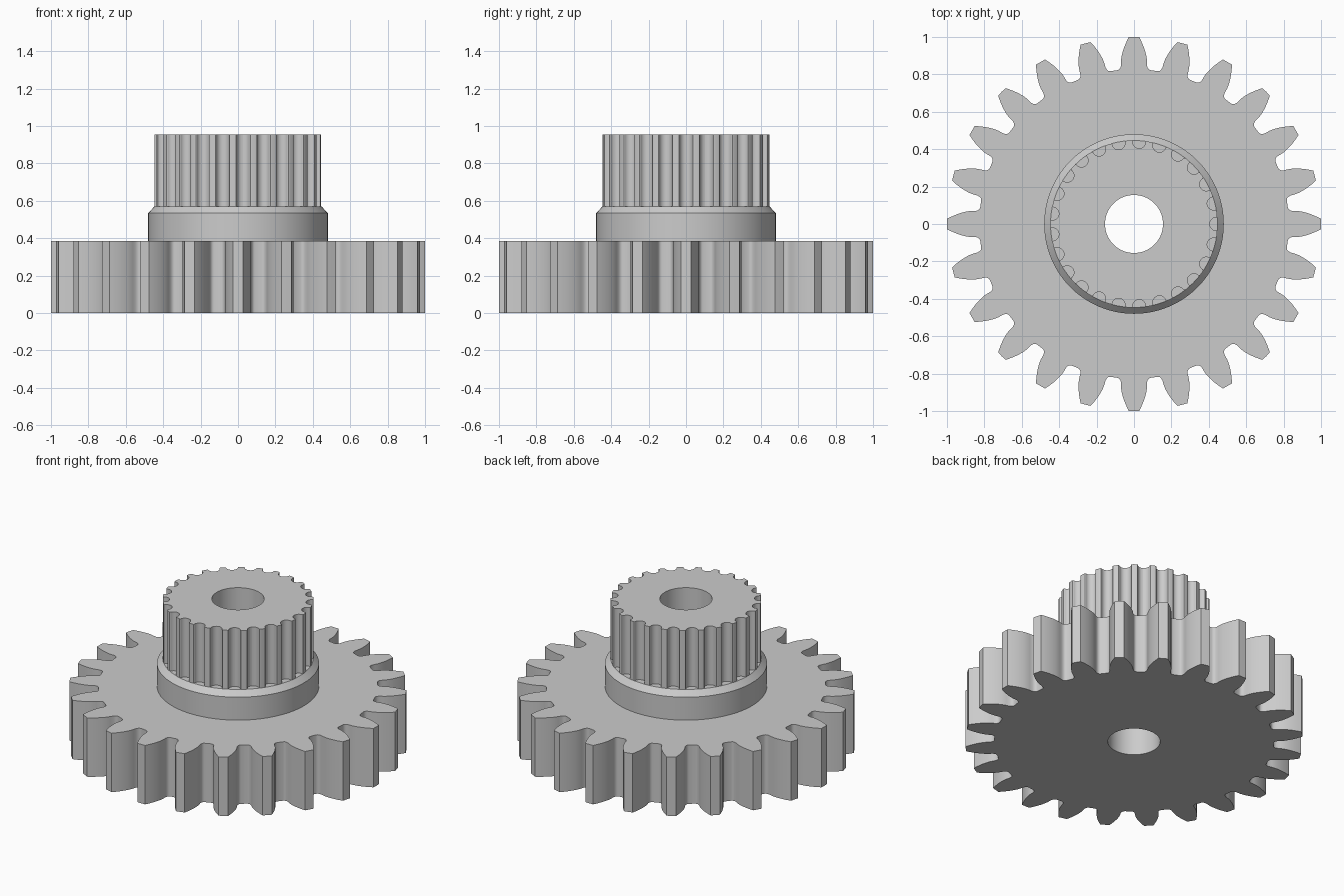
import bpy, bmesh
from math import sin, cos, tan, pi, acos, atan2, hypot, sqrt, radians

if "Cube" in bpy.data.objects:
    bpy.data.objects.remove(bpy.data.objects["Cube"], do_unlink=True)

BORE = 0.155

grey = bpy.data.materials.new("plain grey")
grey.use_nodes = True
colour = (0.6, 0.6, 0.6, 1)
grey.diffuse_color = colour
grey.node_tree.nodes["Principled BSDF"].inputs["Base Color"].default_value = colour


def bored_solid(name, outline, levels):
    """Solid with a central bore; outline is (radius, angle) pairs, levels (z, scale)."""
    bm = bmesh.new()

    def loop(z, scale=None):
        return [bm.verts.new(((BORE if scale is None else r * scale) * cos(a),
                              (BORE if scale is None else r * scale) * sin(a), z))
                for r, a in outline]

    loops = [loop(levels[0][0])]
    loops += [loop(z, s) for z, s in levels]
    loops.append(loop(levels[-1][0]))
    n = len(outline)
    for k, low in enumerate(loops):
        high = loops[(k + 1) % len(loops)]
        for i in range(n):
            j = (i + 1) % n
            bm.faces.new((low[i], low[j], high[j], high[i]))
    bmesh.ops.recalc_face_normals(bm, faces=bm.faces)
    mesh = bpy.data.meshes.new(name)
    bm.to_mesh(mesh)
    bm.free()
    mesh.materials.append(grey)
    ob = bpy.data.objects.new(name, mesh)
    bpy.context.collection.objects.link(ob)
    bpy.ops.object.select_all(action='DESELECT')
    ob.select_set(True)
    bpy.context.view_layer.objects.active = ob
    bpy.ops.object.shade_smooth_by_angle(angle=radians(28))


def repeat(half, count):
    """Mirror half a pitch about angle 0 and repeat it round the axis."""
    unit = [(r, -a) for r, a in reversed(half)] + [(half[0][0], 0)] + half
    return [(r, a + 2 * pi * k / count) for k in range(count) for r, a in unit]


# Spur gear: involute flanks with filleted roots
TEETH = 24
module = 2 / (TEETH + 2)
pitch_r = module * TEETH / 2
pressure = radians(20)
base_r = pitch_r * cos(pressure)
base_angle = pi / (2 * TEETH) + tan(pressure) - pressure
half_tooth = []
for k in range(9):
    r = 1 + (base_r - 1) * k / 8
    t = acos(min(1, base_r / r))
    half_tooth.append((r, base_angle - tan(t) + t))
root_r = pitch_r - 1.25 * module
for lift, turn in ((0.022, 0.002), (0.01, 0.008), (0.003, 0.016), (0, 0.027)):
    half_tooth.append((root_r + lift, base_angle + turn))
bored_solid("spur_gear", repeat(half_tooth, TEETH), [(0, 1), (0.385, 1)])

# Collar with a chamfered upper edge
circle = [(0.48, 2 * pi * k / 96) for k in range(96)]
bored_solid("collar", circle, [(0.385, 1), (0.535, 1), (0.57, 0.93)])

# Belt pulley with round grooves
GROOVES = 25
rim, centre, groove_r = 0.447, 0.44, 0.035
half_groove = []
for k in range(8):
    phi = pi / 2 * k / 7
    x, y = centre - groove_r * cos(phi), groove_r * sin(phi)
    half_groove.append((hypot(x, y), atan2(y, x)))
half_groove += [(rim - 0.001, 0.087), (rim, 0.097), (rim, 0.115)]
bored_solid("belt_pulley", repeat(half_groove, GROOVES), [(0.57, 1), (0.955, 1)])
